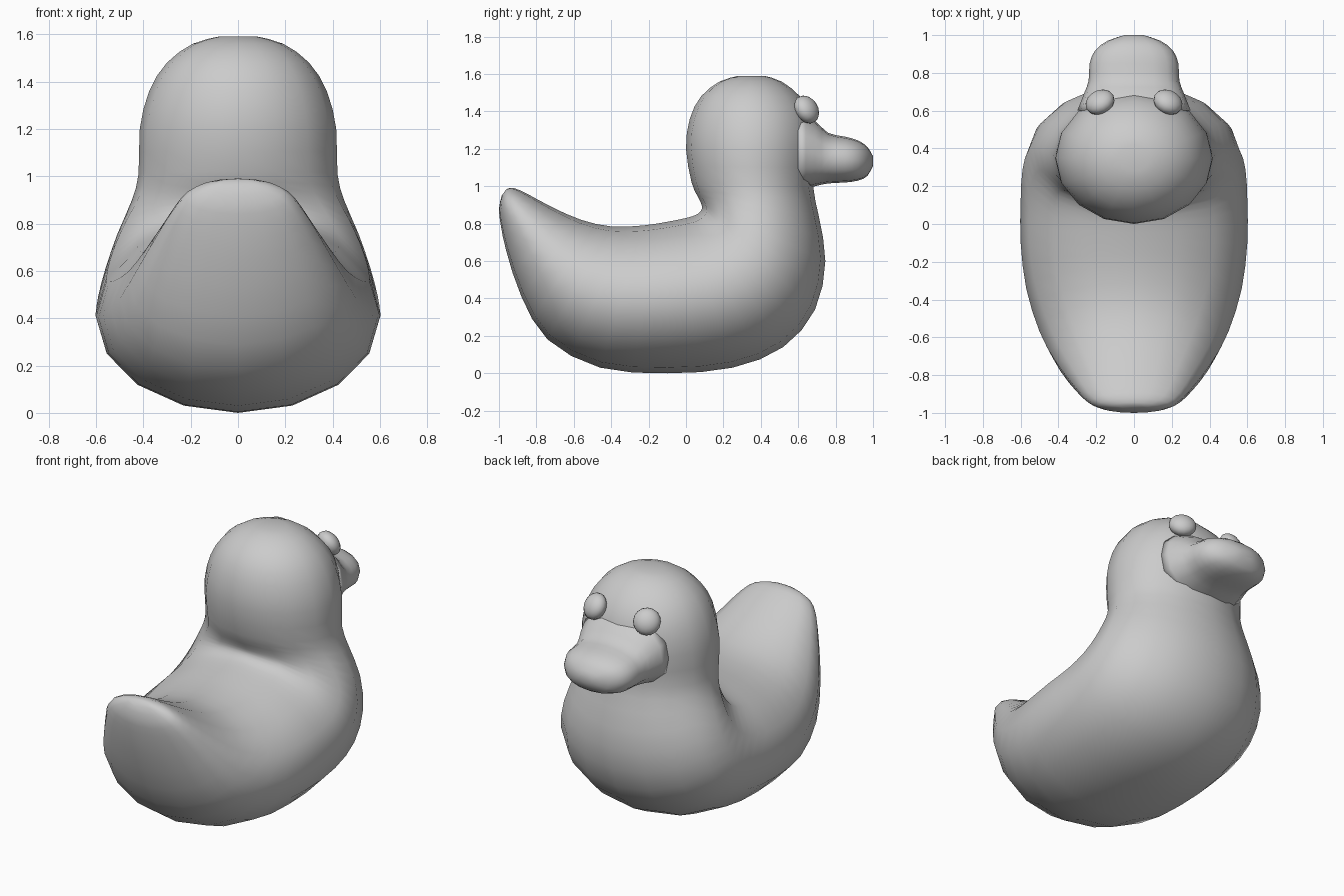
import bpy
import bmesh
import math
from mathutils import Vector

cube = bpy.data.objects.get("Cube")
if cube:
    bpy.data.objects.remove(cube, do_unlink=True)

# One plain grey for the whole toy
grey = bpy.data.materials.new("plain grey")
grey.use_nodes = True
colour = (0.6, 0.6, 0.6, 1)
grey.diffuse_color = colour
grey.node_tree.nodes["Principled BSDF"].inputs["Base Color"].default_value = colour


def finish(name, bm):
    """Turn a bmesh into a smooth shaded, coloured object."""
    bmesh.ops.recalc_face_normals(bm, faces=bm.faces)
    mesh = bpy.data.meshes.new(name)
    bm.to_mesh(mesh)
    bm.free()
    mesh.materials.append(grey)
    mesh.shade_smooth()
    obj = bpy.data.objects.new(name, mesh)
    bpy.context.collection.objects.link(obj)
    return obj


def smooth_path(keys, steps):
    """Add in-between sections with a Catmull-Rom curve."""
    result = []
    last = len(keys) - 1
    for i in range(last):
        a, b, c, d = (Vector(keys[max(0, min(last, i + k))]) for k in (-1, 0, 1, 2))
        for s in range(steps):
            t = s / steps
            result.append(b + (c - a) * t / 2
                          + (a - b * 2.5 + c * 2 - d / 2) * t ** 2
                          + (b * 3 - a - c * 3 + d) * t ** 3 / 2)
    result.append(Vector(keys[-1]))
    return result


def loft(name, keys, power=1.0, steps=2, sides=16):
    """Skin oval sections; each is (upper y, upper z, lower y, lower z, half width)."""
    bm = bmesh.new()
    rings = []
    for uy, uz, ly, lz, width in smooth_path(keys, steps):
        upper, lower = Vector((0, uy, uz)), Vector((0, ly, lz))
        middle, arm = (upper + lower) / 2, (upper - lower) / 2
        ring = []
        for k in range(sides):
            angle = math.tau * k / sides
            c, s = math.cos(angle), math.sin(angle)
            c = math.copysign(abs(c) ** power, c)
            s = math.copysign(abs(s) ** power, s)
            ring.append(bm.verts.new(middle + arm * s + Vector((width * c, 0, 0))))
        rings.append(ring)
    for a, b in zip(rings, rings[1:]):
        for k in range(sides):
            n = (k + 1) % sides
            bm.faces.new((a[k], a[n], b[n], b[k]))
    for ring in (rings[0], rings[-1]):
        bm.faces.new(ring)
    return finish(name, bm)


# Body, neck and head in one sweep from the tail tip to the crown
body_sections = [
    (-0.96, 0.985, -0.985, 0.95, 0.08),
    (-0.92, 0.99, -1.0, 0.88, 0.19),
    (-0.85, 0.96, -0.99, 0.79, 0.26),
    (-0.72, 0.89, -0.96, 0.65, 0.33),
    (-0.56, 0.82, -0.88, 0.41, 0.42),
    (-0.4, 0.785, -0.74, 0.18, 0.5),
    (-0.23, 0.79, -0.46, 0.03, 0.57),
    (-0.1, 0.81, -0.1, 0, 0.6),
    (0, 0.83, 0.25, 0.03, 0.6),
    (0.06, 0.85, 0.52, 0.14, 0.59),
    (0.085, 0.88, 0.69, 0.34, 0.56),
    (0.08, 0.91, 0.745, 0.6, 0.51),
    (0.06, 0.95, 0.71, 0.84, 0.45),
    (0.03, 1.02, 0.68, 1.0, 0.42),
    (0, 1.2, 0.7, 1.2, 0.415),
    (0.02, 1.36, 0.68, 1.36, 0.375),
    (0.08, 1.48, 0.61, 1.48, 0.3),
    (0.18, 1.56, 0.51, 1.56, 0.19),
    (0.28, 1.59, 0.42, 1.59, 0.08),
]
loft("body_and_head", body_sections)

# Beak, flared where it meets the face
beak_sections = [
    (0.6, 1.4, 0.6, 0.98, 0.3),
    (0.69, 1.35, 0.69, 1.0, 0.265),
    (0.76, 1.285, 0.76, 1.015, 0.24),
    (0.85, 1.265, 0.85, 1.02, 0.235),
    (0.92, 1.245, 0.92, 1.03, 0.205),
    (0.97, 1.21, 0.97, 1.055, 0.14),
    (1.0, 1.16, 1.0, 1.11, 0.05),
]
loft("beak", beak_sections, power=0.85)

# Eyes, flattened balls facing outwards
for side, name in ((1, "left_eye"), (-1, "right_eye")):
    bm = bmesh.new()
    bmesh.ops.create_uvsphere(bm, u_segments=16, v_segments=10, radius=0.08)
    bmesh.ops.scale(bm, vec=(1, 1, 0.7), verts=bm.verts)
    eye = finish(name, bm)
    eye.location = (side * 0.18, 0.645, 1.41)
    facing = Vector((side * 0.4, 0.75, 0.5))
    eye.rotation_euler = facing.to_track_quat("Z", "Y").to_euler()
